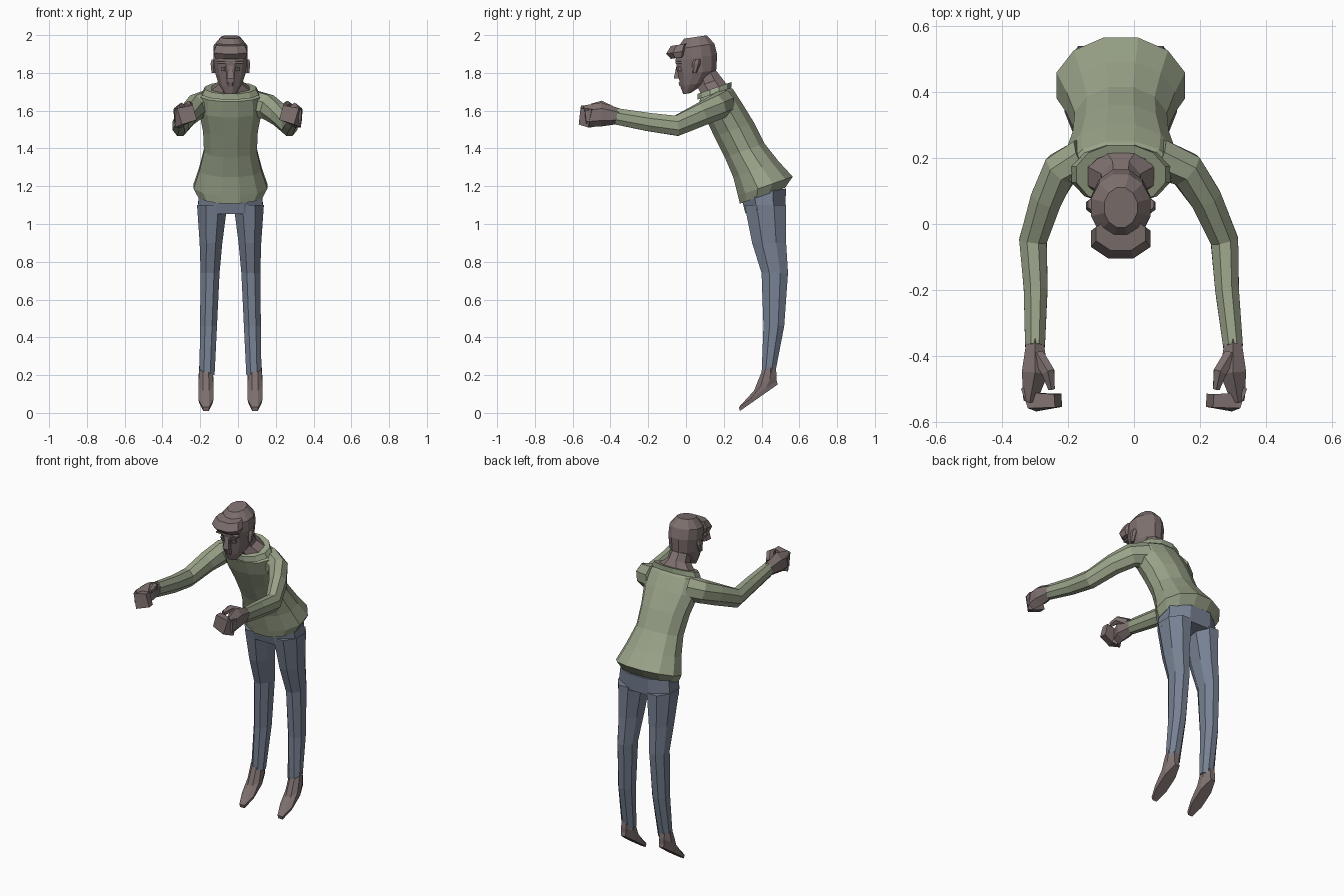
import bpy, bmesh
from math import cos, sin, pi
from mathutils import Vector

default_cube = bpy.data.objects.get("Cube")
if default_cube:
    bpy.data.objects.remove(default_cube)

MIDLINE = -0.04
SIDES = {"left": 1, "right": -1}
TORSO_LEAN = 0.35
FOOT_LEAN = 0.7


def make_material(name, red, green, blue):
    material = bpy.data.materials.new(name)
    material.use_nodes = True
    colour = (red, green, blue, 1)
    material.diffuse_color = colour
    material.node_tree.nodes["Principled BSDF"].inputs["Base Color"].default_value = colour
    return material


skin = make_material("muted brown skin", 0.21, 0.165, 0.16)
shirt = make_material("sage green cloth", 0.32, 0.365, 0.25)
denim = make_material("slate blue denim", 0.185, 0.22, 0.29)


def loft(name, rings, material, sides, closed=False):
    """Skin a list of rings, each a centre, a side axis and a depth axis."""
    bm = bmesh.new()
    angles = [2 * pi * (i + 0.5) / sides for i in range(sides)]
    reach = 1 / cos(pi / sides)
    loops = []
    for centre, across, along in rings:
        loops.append([bm.verts.new(centre + reach * (across * cos(a) + along * sin(a)))
                      for a in angles])
    pairs = list(zip(loops, loops[1:]))
    if closed:
        pairs.append((loops[-1], loops[0]))
    else:
        bm.faces.new(loops[0])
        bm.faces.new(loops[-1])
    for lower, upper in pairs:
        for i in range(sides):
            j = (i + 1) % sides
            bm.faces.new((lower[i], lower[j], upper[j], upper[i]))
    bmesh.ops.recalc_face_normals(bm, faces=bm.faces)
    mesh = bpy.data.meshes.new(name)
    bm.to_mesh(mesh)
    bm.free()
    mesh.materials.append(material)
    part = bpy.data.objects.new(name, mesh)
    bpy.context.collection.objects.link(part)


def stack(name, material, rows, x=0, lean=0, sides=8, closed=False):
    """Rows of y, z, half width, half depth; lean raises the back of each ring."""
    rings = [(Vector((MIDLINE + x, y, z)), Vector((width, 0, 0)),
              Vector((0, depth, depth * lean))) for y, z, width, depth in rows]
    loft(name, rings, material, sides, closed)


def limb(name, material, points, radii, sides=8):
    """Rings square to a path; radii are pairs of side and upright size."""
    rings = []
    last = len(points) - 1
    for i, (point, (wide, tall)) in enumerate(zip(points, radii)):
        heading = (points[min(i + 1, last)] - points[max(i - 1, 0)]).normalized()
        across = heading.cross(Vector((0, 0, 1))).normalized()
        rings.append((point, across * wide, across.cross(heading) * tall))
    loft(name, rings, material, sides)


# Pullover from hem to neckline, with a rolled collar
stack("pullover_body", shirt, [
    (.405, 1.15, .17, .12),
    (.42, 1.2, .195, .145),
    (.37, 1.29, .165, .12),
    (.31, 1.39, .14, .105),
    (.255, 1.5, .145, .105),
    (.2, 1.6, .165, .1),
    (.16, 1.68, .16, .09),
    (.155, 1.71, .1, .07)], lean=TORSO_LEAN, sides=12)
stack("collar", shirt, [
    (.15, 1.69, .15, .09),
    (.15, 1.72, .135, .09),
    (.15, 1.72, .1, .065),
    (.15, 1.69, .09, .06)], lean=TORSO_LEAN, sides=12, closed=True)

# Neck, head and hair
stack("neck", skin, [
    (.15, 1.71, .11, .07),
    (.125, 1.75, .06, .065),
    (.105, 1.8, .055, .05)], lean=TORSO_LEAN)
stack("head", skin, [
    (.005, 1.69, .03, .02),
    (.04, 1.74, .06, .07),
    (.06, 1.8, .08, .1),
    (.055, 1.88, .09, .11),
    (.05, 1.94, .09, .1),
    (.05, 1.99, .05, .06)], lean=0.15, sides=12)
stack("hair_quiff", skin, [
    (-.04, 1.88, .08, .04),
    (-.045, 1.91, .09, .06),
    (-.03, 1.95, .075, .05)], lean=0.15)

# Face
stack("nose", skin, [
    (-.04, 1.77, .02, .025),
    (-.04, 1.84, .01, .01)], sides=4)
stack("lips", skin, [
    (-.02, 1.73, .02, .015),
    (-.02, 1.75, .02, .02)])

# Trouser seat
stack("trouser_seat", denim, [
    (.41, 1.17, .165, .12),
    (.42, 1.07, .175, .105)], lean=0.15)


def build_leg(label, side):
    hip, ankle = 0.1, 0.13
    rows = [(.42, 1.1, .08, .11),
            (.44, .9, .06, .09),
            (.47, .74, .05, .07),
            (.465, .46, .045, .055),
            (.435, .2, .04, .035)]
    rings = []
    for y, z, width, depth in rows:
        x = MIDLINE + side * (ankle + (hip - ankle) * z)
        rings.append((Vector((x, y, z)), Vector((width, 0, 0)), Vector((0, depth, 0))))
    loft(label + "_trouser_leg", rings, denim, 8)
    # Foot hanging with the toes down
    stack(label + "_foot", skin, [
        (.385, .08, .035, .1),
        (.38, .1, .04, .1),
        (.42, .16, .04, .06),
        (.435, .24, .035, .035)], x=side * ankle, lean=FOOT_LEAN)


def build_face_side(label, side):
    stack(label + "_ear", skin, [
        (.045, 1.8, .01, .01),
        (.055, 1.85, .015, .02),
        (.06, 1.87, .01, .015)], x=side * 0.09, sides=6)
    stack(label + "_brow", skin, [
        (-.03, 1.85, .03, .025),
        (-.03, 1.86, .03, .025)], x=side * 0.04, sides=4)
    stack(label + "_eyelid", skin, [
        (-.03, 1.81, .015, .015),
        (-.03, 1.83, .015, .02)], x=side * 0.035, sides=6)


def build_arm(label, side):
    path = [(.11, .2, 1.64), (.19, .165, 1.62), (.24, .08, 1.58),
            (.29, -.05, 1.52), (.29, -.2, 1.54), (.3, -.37, 1.57)]
    shoulder, cuff = Vector((.06, .07)), Vector((.03, .043))
    points, radii = [], []
    for i, (x, y, z) in enumerate(path):
        t = i / (len(path) - 1)
        points.append(Vector((MIDLINE * (1 - t) + side * x, y, z)))
        radii.append(shoulder.lerp(cuff, t))
    limb(label + "_sleeve", shirt, points, radii)

    # Hand parts are offset outward, forward and upward from the wrist
    def from_wrist(*offsets):
        return [points[-1] + Vector((side * out, -ahead, up)) for out, ahead, up in offsets]

    limb(label + "_palm", skin,
         from_wrist((0, -.02, 0), (0, .08, .01), (.015, .165, 0)),
         [(.025, .035), (.04, .055), (.02, .05)], sides=6)
    limb(label + "_fingers", skin,
         from_wrist((.02, .13, -.01), (0, .17, 0), (-.07, .165, .02)),
         [(.02, .05), (.025, .045), (.02, .04)], sides=4)
    limb(label + "_thumb", skin,
         from_wrist((-.01, .03, .03), (-.04, .08, .06), (-.05, .13, .05)),
         [(.02, .025), (.02, .02), (.01, .015)], sides=6)


# Paired parts
for label, side in SIDES.items():
    build_leg(label, side)
    build_face_side(label, side)
    build_arm(label, side)
